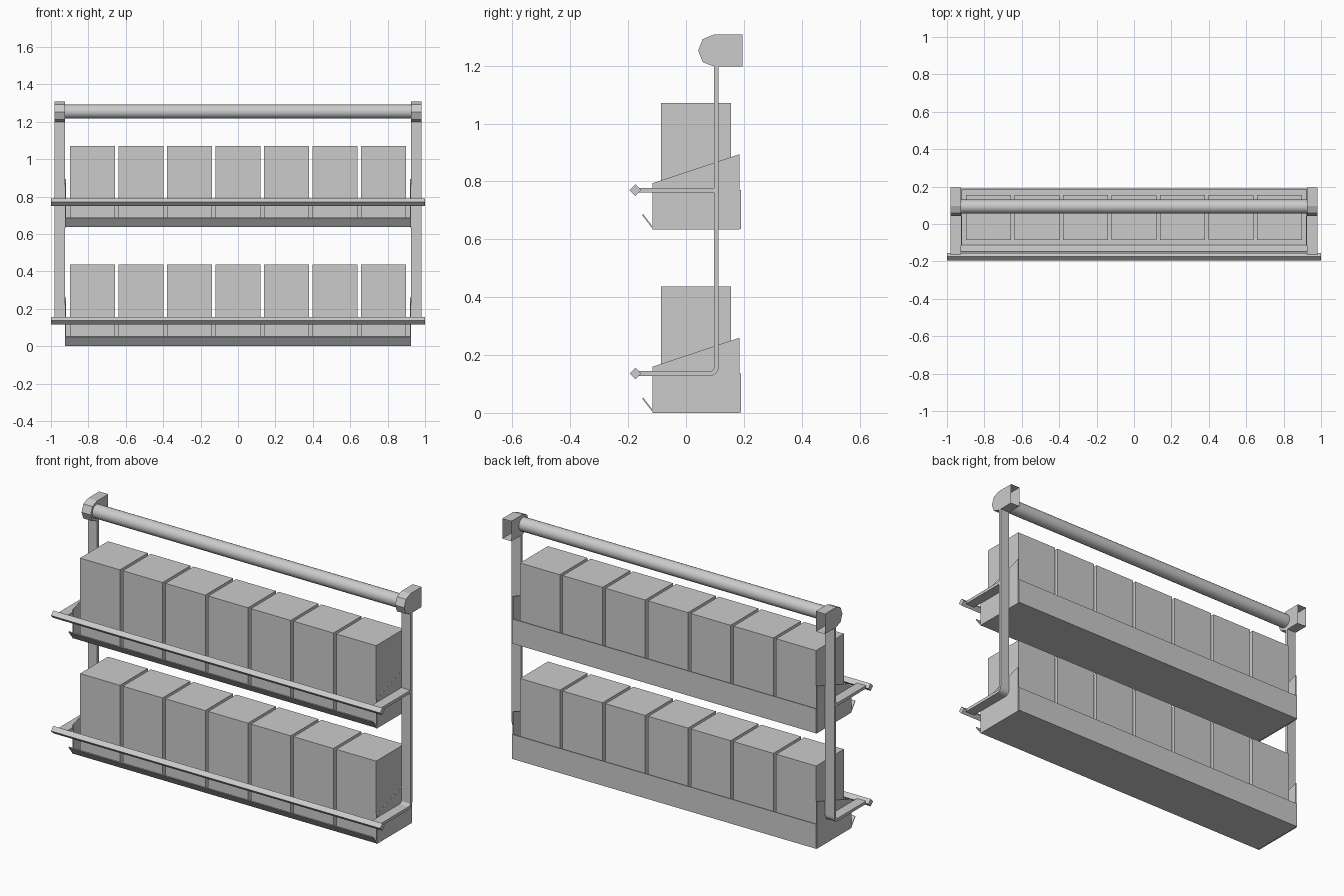
import bpy, bmesh, math

if "Cube" in bpy.data.objects:
    bpy.data.objects.remove(bpy.data.objects["Cube"])

LEVEL = 0.634  # height between the two shelves


def prism(name, pts, x0, x1, open_edge=None, smooth=False):
    """Extrude a closed (y, z) outline along x; optionally leave one side face open."""
    bm = bmesh.new()
    a = [bm.verts.new((x0, y, z)) for y, z in pts]
    b = [bm.verts.new((x1, y, z)) for y, z in pts]
    n = len(pts)
    bm.faces.new(a)
    bm.faces.new(b[::-1])
    for i in range(n):
        if i != open_edge:
            j = (i + 1) % n
            bm.faces.new((a[j], a[i], b[i], b[j]))
    bmesh.ops.recalc_face_normals(bm, faces=bm.faces)
    me = bpy.data.meshes.new(name)
    bm.to_mesh(me)
    bm.free()
    ob = bpy.data.objects.new(name, me)
    bpy.context.collection.objects.link(ob)
    if smooth:
        bpy.context.view_layer.objects.active = ob
        ob.select_set(True)
        bpy.ops.object.shade_smooth_by_angle(angle=math.radians(35))
        ob.select_set(False)
    return ob


def circle(y, z, r, n):
    return [(y + r * math.cos(2 * math.pi * i / n), z + r * math.sin(2 * math.pi * i / n))
            for i in range(n)]


def rect(y0, y1, z0, z1):
    return [(y0, z0), (y1, z0), (y1, z1), (y0, z1)]


def arc(y, z, r):
    """Quarter bend from pointing down to pointing back (+y)."""
    return [(y + r * math.sin(t), z - r * math.cos(t))
            for t in (math.pi / 2 * i / 4 for i in range(5))]


# Top rail
prism("top_rail", circle(0.093, 1.254, 0.037, 20), -0.925, 0.925, smooth=True)

# Bent upright, end cap and upper arm on each side
cap = [(0.195, 1.198), (0.195, 1.308), (0.097, 1.308), (0.058, 1.292),
       (0.042, 1.252), (0.058, 1.212), (0.097, 1.198)]
bend = arc(0.083, 0.158, 0.03) + [(0.113, 1.2), (0.097, 1.2)]
bend += arc(0.083, 0.158, 0.014)[::-1] + [(-0.165, 0.144), (-0.165, 0.128)]
for side, s in (("left", -1), ("right", 1)):
    x0, x1 = sorted((s * 0.925, s * 0.98))
    prism(side + "_upright", bend, x0, x1)
    prism(side + "_end_cap", cap, x0, x1, open_edge=0)
    prism(side + "_upper_arm", rect(-0.165, 0.1, 0.128 + LEVEL, 0.144 + LEVEL), x0, x1)

# Shelves: tray with angled lip, side plates, front rod and seven boxes
tray = [(-0.115, 0.002), (0.191, 0.002), (0.191, 0.137), (0.185, 0.137),
        (0.185, 0.007), (-0.113, 0.007), (-0.148, 0.053), (-0.152, 0.050)]
plate = [(-0.115, 0.0), (0.185, 0.0), (0.185, 0.26), (-0.115, 0.16)]
for level, dz in (("lower", 0.0), ("upper", LEVEL)):
    def up(pts):
        return [(y, z + dz) for y, z in pts]

    prism(level + "_tray", up(tray), -0.924, 0.924)
    for side, s in (("left", -1), ("right", 1)):
        x0, x1 = sorted((s * 0.919, s * 0.925))
        prism(f"{level}_{side}_plate", up(plate), x0, x1)
    prism(level + "_front_rod", up(circle(-0.175, 0.136, 0.02, 4)), -1, 1)
    for i in range(7):
        x = (i - 3) * 0.2595
        prism(f"{level}_box_{i + 1}", up(rect(-0.086, 0.156, 0.008, 0.437)), x - 0.121, x + 0.121)
